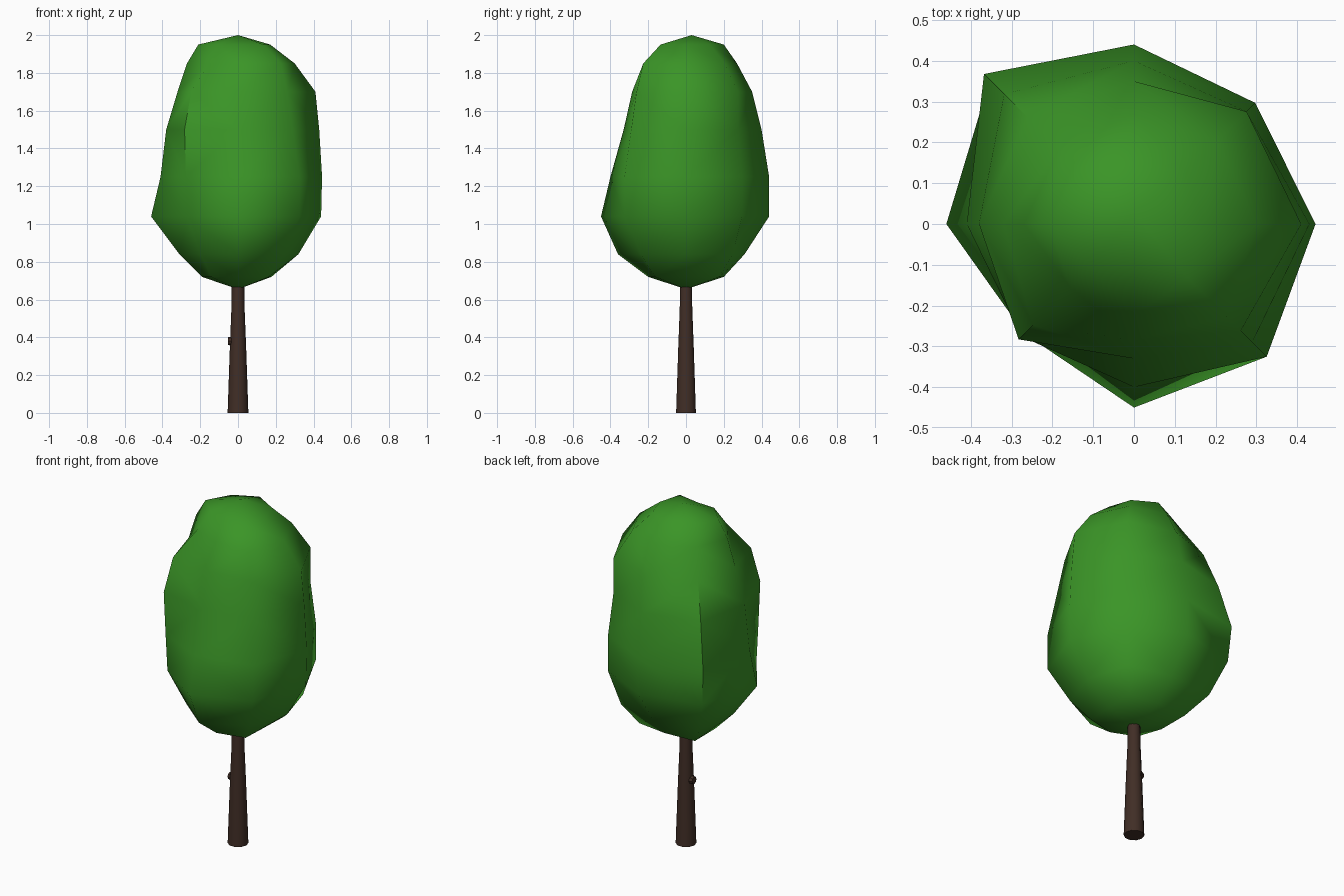
import bpy, bmesh, math
from mathutils import Vector

if "Cube" in bpy.data.objects:
    bpy.data.objects.remove(bpy.data.objects["Cube"])


def material(name, rgb):
    m = bpy.data.materials.new(name)
    m.diffuse_color = (*rgb, 1)
    m.use_nodes = True
    m.node_tree.nodes["Principled BSDF"].inputs["Base Color"].default_value = m.diffuse_color
    return m


GREEN = material("leaf green", (0.043, 0.30, 0.02))
BROWN = material("bark brown", (0.052, 0.027, 0.019))


def loft(name, rings, mat, angle, tips=None):
    """Skin a stack of equal rings; close with flat caps or with two tips."""
    bm = bmesh.new()
    loops = [[bm.verts.new(p) for p in r] for r in rings]
    n = len(loops[0])
    for a, b in zip(loops, loops[1:]):
        for i in range(n):
            j = (i + 1) % n
            bm.faces.new((a[i], a[j], b[j], b[i]))
    if tips:
        for loop, tip in zip((loops[0], loops[-1]), tips):
            t = bm.verts.new(tip)
            for i in range(n):
                bm.faces.new((loop[i], loop[(i + 1) % n], t))
    else:
        bm.faces.new(loops[0])
        bm.faces.new(loops[-1])
    bmesh.ops.triangulate(bm, faces=[f for f in bm.faces if len(f.verts) == 4],
                          quad_method='SHORT_EDGE')
    bmesh.ops.recalc_face_normals(bm, faces=bm.faces)
    me = bpy.data.meshes.new(name)
    bm.to_mesh(me)
    bm.free()
    me.materials.append(mat)
    ob = bpy.data.objects.new(name, me)
    bpy.context.collection.objects.link(ob)
    bpy.ops.object.select_all(action='DESELECT')
    ob.select_set(True)
    bpy.context.view_layer.objects.active = ob
    bpy.ops.object.shade_smooth_by_angle(angle=math.radians(angle))
    return ob


def ring(center, radii, axis='Z'):
    pts = []
    for i, r in enumerate(radii):
        a = math.tau * i / len(radii)
        u, v = r * math.cos(a), r * math.sin(a)
        off = (u, v, 0) if axis == 'Z' else (0, u, v)
        pts.append(Vector(center) + Vector(off))
    return pts


# Lumpy crown: height, then radius towards E, NE, N, NW, W, SW, S, SE
crown = [
    (0.72, .17, .25, .20, .27, .19, .20, .20, .23),
    (0.84, .32, .35, .31, .40, .31, .28, .36, .34),
    (1.04, .44, .42, .44, .50, .46, .38, .45, .46),
    (1.25, .445, .42, .44, .52, .41, .39, .40, .46),
    (1.50, .43, .39, .40, .45, .38, .40, .33, .41),
    (1.70, .41, .39, .35, .37, .32, .35, .285, .37),
    (1.85, .30, .29, .27, .26, .27, .22, .22, .32),
    (1.95, .17, .18, .20, .19, .21, .15, .11, .19),
]
loft("crown", [ring((0, 0, z), radii) for z, *radii in crown], GREEN, 60,
     tips=((0, 0, 0.655), (0, 0.03, 2.0)))

# Tapered trunk, running a little way into the crown
loft("trunk", [ring((0, 0, z), [r] * 10) for z, r in
               ((0, .055), (0.35, .043), (0.55, .035), (0.75, .032))], BROWN, 40)

# Cut branch stub on the left of the trunk
loft("branch_stub", [ring((x, 0, 0.38), [r] * 8, 'X') for x, r in
                     ((-.02, .028), (-.054, .02))], BROWN, 40)
